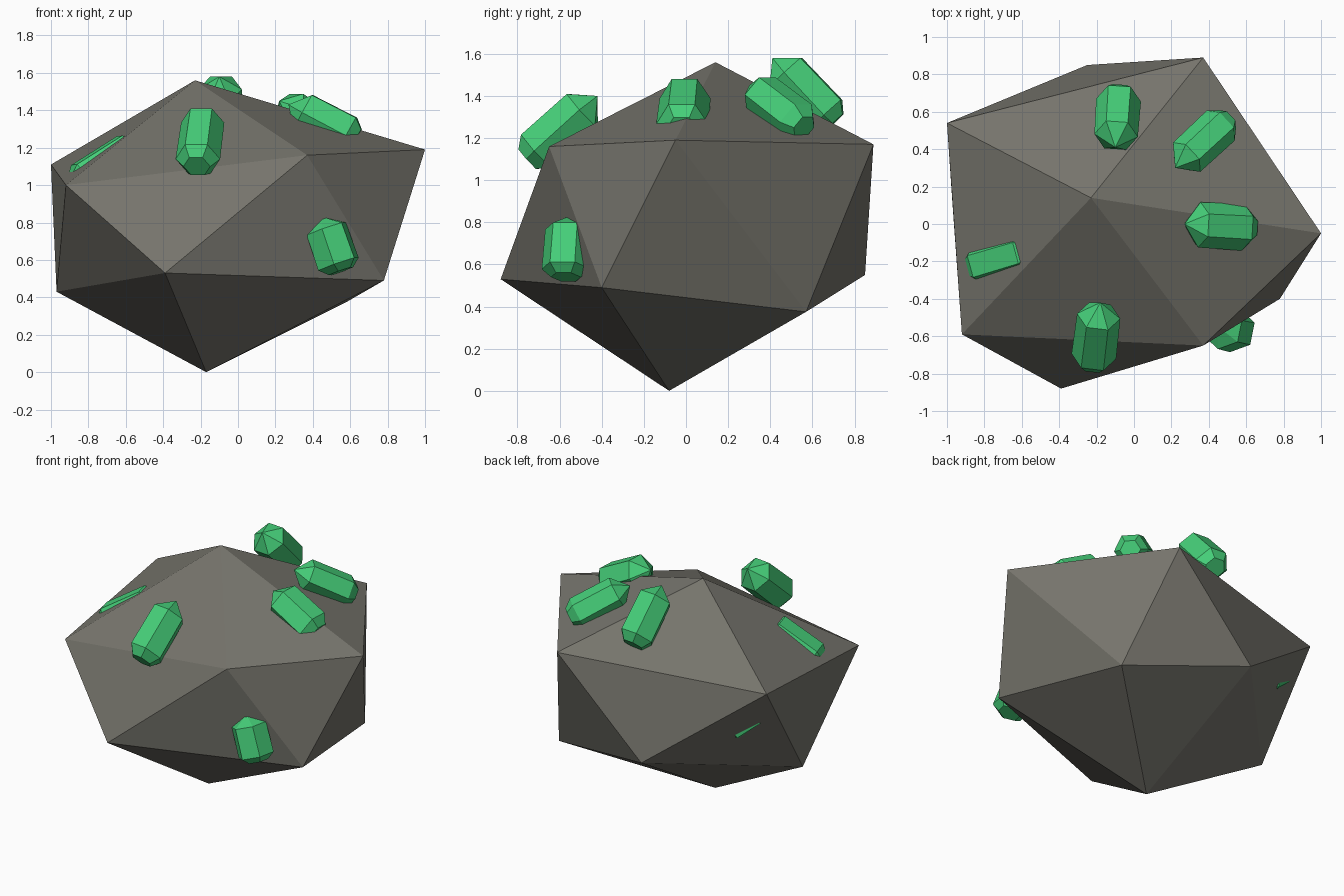
import bpy, bmesh, math
from mathutils import Vector

cube = bpy.data.objects.get("Cube")
if cube:
    bpy.data.objects.remove(cube, do_unlink=True)


def material(name, rgb):
    mat = bpy.data.materials.new(name)
    mat.use_nodes = True
    mat.diffuse_color = (*rgb, 1)
    bsdf = mat.node_tree.nodes["Principled BSDF"]
    bsdf.inputs["Base Color"].default_value = (*rgb, 1)
    bsdf.inputs["Roughness"].default_value = 0.8
    return mat


stone = material("warm grey stone", (0.18, 0.175, 0.15))
green = material("crystal green", (0.06, 0.62, 0.19))


def finish(name, bm, mat):
    bmesh.ops.recalc_face_normals(bm, faces=bm.faces)
    mesh = bpy.data.meshes.new(name)
    bm.to_mesh(mesh)
    bm.free()
    mesh.materials.append(mat)
    obj = bpy.data.objects.new(name, mesh)
    bpy.context.collection.objects.link(obj)
    return obj


# Boulder: irregular twenty-sided rock, two staggered rings between two tips
def build_boulder():
    bm = bmesh.new()
    top = bm.verts.new((-0.23, 0.14, 1.56))
    bottom = bm.verts.new((-0.17, -0.08, 0))
    upper = [bm.verts.new(p) for p in (
        (-1, 0.54, 1.11), (-0.92, -0.59, 1.0), (0.37, -0.65, 1.16),
        (1, -0.05, 1.19), (0.37, 0.89, 1.17))]
    lower = [bm.verts.new(p) for p in (
        (-0.97, 0.1, 0.43), (-0.39, -0.88, 0.53), (0.78, -0.4, 0.49),
        (0.58, 0.57, 0.375), (-0.25, 0.85, 0.55))]
    for i in range(5):
        j = (i + 1) % 5
        bm.faces.new((top, upper[i], upper[j]))
        bm.faces.new((upper[i], lower[i], upper[j]))
        bm.faces.new((upper[j], lower[i], lower[j]))
        bm.faces.new((bottom, lower[j], lower[i]))
    finish("boulder", bm, stone)


# Crystal: six-sided prism, chamfered flat base and pointed tip.
# A flat side (or a ridge) is turned towards the outward direction.
def build_crystal(name, base, tip, radius, outward, ridge=False):
    base, tip = Vector(base), Vector(tip)
    axis = (tip - base).normalized()
    side = Vector(outward)
    side = (side - axis * side.dot(axis)).normalized()
    across = axis.cross(side)
    turn = 0 if ridge else 0.5
    bm = bmesh.new()
    rings = []
    for along, scale in ((0, 0.6), (0.13, 1), (0.78, 0.97)):
        ring = []
        for k in range(6):
            a = (k + turn) * math.tau / 6
            offset = side * math.cos(a) + across * math.sin(a)
            ring.append(bm.verts.new(base.lerp(tip, along) + offset * radius * scale))
        rings.append(ring)
    point = bm.verts.new(tip)
    bm.faces.new(rings[0])
    for k in range(6):
        n = (k + 1) % 6
        for a, b in zip(rings, rings[1:]):
            bm.faces.new((a[k], a[n], b[n], b[k]))
        bm.faces.new((rings[-1][k], rings[-1][n], point))
    finish(name, bm, green)


build_boulder()
up = (0, 0, 1)
build_crystal("front_crystal", (-0.22, -0.75, 1.10), (-0.18, -0.42, 1.40), 0.12, up)
build_crystal("back_crystal", (-0.08, 0.70, 1.27), (-0.10, 0.41, 1.58), 0.12, up)
build_crystal("back_left_crystal", (0.50, 0.56, 1.25), (0.22, 0.30, 1.45), 0.11, up)
build_crystal("left_crystal", (0.63, -0.02, 1.24), (0.27, 0, 1.43), 0.125, up)
build_crystal("low_front_crystal", (0.55, -0.57, 0.54), (0.45, -0.55, 0.83), 0.12,
              (0.37, -0.92, -0.11))
# Nearly buried crystals
build_crystal("right_buried_crystal", (-0.87, -0.23, 0.99), (-0.5, -0.12, 1.23), 0.12,
              (-0.55, -0.12, 0.83))
build_crystal("back_right_buried_crystal", (-0.67, 0.47, 0.757), (-0.88, 0.38, 0.93), 0.1,
              (-0.61, 0.65, -0.45), ridge=True)
